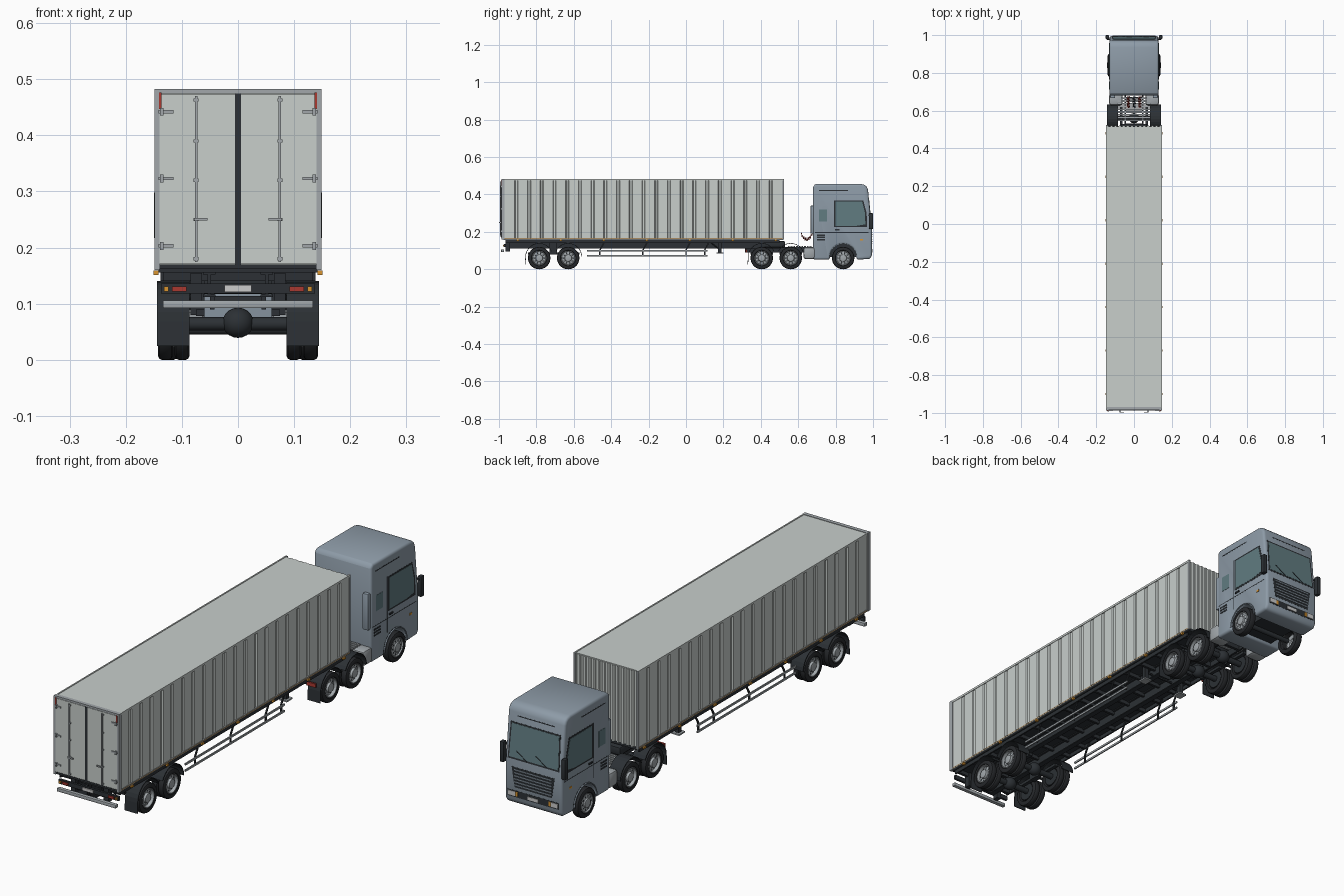
import bpy, bmesh
from math import sin, cos, pi, radians
from mathutils import Vector, Matrix

if "Cube" in bpy.data.objects:
    bpy.data.objects.remove(bpy.data.objects["Cube"])

def mat(name, r, g, b):
    m = bpy.data.materials.new(name)
    m.diffuse_color = (r, g, b, 1)
    m.use_nodes = True
    m.node_tree.nodes["Principled BSDF"].inputs["Base Color"].default_value = m.diffuse_color
    return m

WALL = mat("wall_grey", .58, .62, .60)
BLUE = mat("cab_blue_grey", .27, .33, .39)
DARK = mat("dark", .025, .03, .035)
TYRE = mat("tyre", .02, .022, .025)
STEEL = mat("steel", .36, .39, .41)
GLASS = mat("glass", .12, .2, .22)
RED = mat("red", .4, .04, .03)
AMBER = mat("amber", .7, .3, .03)
STRIPE = mat("stripe", .4, .26, .12)
WHITE = mat("plate_white", .8, .8, .8)

def finish(name, bm, m, mirror=False, smooth=None):
    bmesh.ops.recalc_face_normals(bm, faces=bm.faces)
    me = bpy.data.meshes.new(name)
    bm.to_mesh(me)
    bm.free()
    if smooth:
        me.shade_smooth()
        me.set_sharp_from_angle(angle=radians(smooth))
    me.materials.append(m)
    ob = bpy.data.objects.new(name, me)
    bpy.context.collection.objects.link(ob)
    if mirror:
        ob.modifiers.new("mirror", "MIRROR").use_mirror_merge = False
    return ob

def slab(name, pts, off, m, mirror=False, bevel=0, segs=3):
    """Polygon of 3D points extruded along an offset vector."""
    bm = bmesh.new()
    f = bm.faces.new([bm.verts.new(p) for p in pts])
    r = bmesh.ops.extrude_face_region(bm, geom=[f], use_keep_orig=True)
    bmesh.ops.translate(bm, vec=off, verts=[v for v in r["geom"] if isinstance(v, bmesh.types.BMVert)])
    bmesh.ops.recalc_face_normals(bm, faces=bm.faces)
    if bevel:
        edges = [e for e in bm.edges if e.calc_face_angle(0) > .6]
        bmesh.ops.bevel(bm, geom=edges, offset=bevel, segments=segs, profile=.5, affect='EDGES', clamp_overlap=True)
    return finish(name, bm, m, mirror, 35 if bevel else None)

def box(name, x, y, z, m, mirror=False, bevel=0):
    pts = [(x[0], y[0], z[0]), (x[1], y[0], z[0]), (x[1], y[1], z[0]), (x[0], y[1], z[0])]
    return slab(name, pts, (0, 0, z[1] - z[0]), m, mirror, bevel, 2)

def lathe(name, prof, y, z, m, mirror=True, n=36):
    """Spin (radius, x) points about a line along x."""
    bm = bmesh.new()
    vs = [bm.verts.new((x, y, z + r)) for r, x in prof]
    es = [bm.edges.new(p) for p in zip(vs, vs[1:])]
    bmesh.ops.spin(bm, geom=vs + es, cent=(0, y, z), axis=(1, 0, 0), angle=2 * pi, steps=n)
    bmesh.ops.remove_doubles(bm, verts=bm.verts, dist=1e-5)
    return finish(name, bm, m, mirror, 35)

def tube(name, pts, r, m):
    cu = bpy.data.curves.new(name, 'CURVE')
    cu.dimensions, cu.bevel_depth, cu.bevel_resolution, cu.use_fill_caps = '3D', r, 2, True
    sp = cu.splines.new('POLY')
    sp.points.add(len(pts) - 1)
    for p, q in zip(sp.points, pts):
        p.co = (*q, 1)
    cu.materials.append(m)
    bpy.context.collection.objects.link(bpy.data.objects.new(name, cu))

# ---- wheels ----
def tyre(y, x0, x1):
    c, w, R = (x0 + x1) / 2, (x1 - x0) / 2, .06
    prof = [(.037, c - w * .7), (.042, c - w), (.052, c - w), (.058, c - w * .8), (R, c - w * .5),
            (R, c + w * .5), (.058, c + w * .8), (.052, c + w), (.042, c + w), (.037, c + w * .7), (.037, c - w * .7)]
    lathe("tyre", prof, y, .06, TYRE)

def rim(y, x1, hub, dish):
    lathe("rim", [(.037, x1 - .03), (.039, x1 - .002), (.036, x1 - .001), (.034, x1 - dish), (.02, x1 - dish + .003),
                  (.018, x1 + hub), (.009, x1 + hub + .002), (.0001, x1 + hub + .002)], y, .06, STEEL)
    bm = bmesh.new()
    for i in range(10):
        a = i * pi / 5
        M = Matrix.Translation((x1 - dish + .0025, y + .027 * cos(a), .06 + .027 * sin(a))) @ Matrix.Rotation(pi / 2, 4, 'Y')
        bmesh.ops.create_circle(bm, cap_ends=True, segments=10, radius=.004, matrix=M)
    finish("rim_holes", bm, DARK, True)

for y in (-.785, -.63, .405, .56):
    tyre(y, .086, .113)
    tyre(y, .116, .143)
    rim(y, .143, -.002, .014)
    lathe("axle", [(.0001, 0), (.012, 0), (.012, .09), (.037, .09), (.037, .112)], y, .064, DARK)
    lathe("differential", [(.0001, -.028)] + [(.027 * sin(pi * i / 10), -.028 * cos(pi * i / 10)) for i in range(1, 10)]
          + [(.0001, .028)], y, .066, DARK, False, 20)
    box("spring_pack", (.06, .075), (y - .06, y + .06), (.078, .09), DARK, True)
tyre(.84, .106, .139)
rim(.84, .139, .002, .006)
lathe("front_axle", [(.0001, 0), (.01, 0), (.01, .11)], .84, .055, DARK)

# ---- mudguards ----
def fender(y, a0, a1, flap):
    ang = [radians(a0 + (a1 - a0) * i / 12) for i in range(13)]
    out = [(y + .074 * cos(a), .066 + .074 * sin(a)) for a in ang]
    inn = [(y + .071 * cos(a), .066 + .071 * sin(a)) for a in ang]
    if flap:
        out.append((out[-1][0] - .002, .025))
        inn.append((out[-1][0] + .003, .025))
    slab("mudguard", [(.086, *p) for p in out + inn[::-1]], (.058, 0, 0), DARK, True)

fender(-.785, 25, 178, True)
fender(-.63, 2, 155, False)
fender(.405, 25, 175, True)
fender(.56, 5, 155, False)

# ---- container body with grooved walls ----
Y0, Y1, W, G = -.975, .521, .1455, .0045
right = [(W, Y0)]
for i in range(1, 22):
    y = Y0 + (Y1 - Y0) * i / 22
    right += [(W, y - .009), (W - G, y - .005), (W - G, y + .005), (W, y + .009)]
front = [(W, Y1)]
for i in range(13):
    x = .13 - .26 * i / 12
    front += [(x + .007, Y1), (x + .004, Y1 - G), (x - .004, Y1 - G), (x - .007, Y1)]
left = [(-x, y) for x, y in right[::-1]]
slab("container_walls", [(x, y, .166) for x, y in right + front + [(-W, Y1)] + left], (0, 0, .313), WALL)
box("container_roof", (-.144, .144), (-.98, .515), (.477, .481), WALL)
box("top_rail", (.142, .1475), (-.978, Y1), (.474, .483), WALL, True)
box("bottom_rail", (.139, .1475), (-.978, Y1), (.160, .168), STEEL, True)
box("reflective_stripe", (.1474, .148), (-.97, .515), (.163, .167), STRIPE, True)
box("front_post", (.139, .1475), (.514, .523), (.16, .483), STEEL, True)
box("floor", (-.142, .142), (-.975, .518), (.156, .167), DARK)
for i in range(7):
    y = -.9 + i * .23
    box("side_marker", (.142, .151), (y - .006, y + .006), (.151, .159), AMBER, True)

# ---- rear doors ----
box("rear_post", (.14, .149), (-.987, -.97), (.16, .483), STEEL, True)
box("rear_header", (-.145, .145), (-.986, -.97), (.475, .483), STEEL)
box("rear_sill", (-.145, .145), (-.986, -.97), (.162, .17), DARK)
box("door", (.005, .14), (-.986, -.975), (.171, .474), WALL, True)
box("door_seal", (-.005, .005), (-.988, -.975), (.17, .475), DARK)
box("lock_rod", (.072, .077), (-.995, -.99), (.174, .47), STEEL, True)
box("lock_handle", (.054, .078), (-.999, -.994), (.248, .253), STEEL, True)
for z in (.18, .25, .32, .39, .463):
    box("rod_clamp", (.07, .079), (-.993, -.985), (z - .003, z + .003), STEEL, True)
for z in (.203, .323, .442):
    box("hinge_strap", (.115, .142), (-.99, -.985), (z - .003, z + .003), STEEL, True)
    box("hinge_knuckle", (.133, .139), (-.993, -.985), (z - .007, z + .007), STEEL, True)
box("top_lamp", (.136, .141), (-.989, -.984), (.447, .476), RED, True)

# ---- trailer chassis ----
for x0, x1, z0, z1 in ((.048, .054, .115, .157), (.04, .062, .112, .116), (.04, .062, .152, .157)):
    box("main_beam", (x0, x1), (-.965, .5), (z0, z1), DARK, True)
box("side_beam", (.132, .138), (-.965, .5), (.14, .158), DARK, True)
for i in range(16):
    y = -.95 + i * .0955
    box("cross_member", (-.136, .136), (y - .005, y + .005), (.14, .157), DARK)
box("suspension_hanger", (.06, .085), (-.73, -.69), (.08, .145), DARK, True)
box("bumper_bracket", (.064, .085), (-.965, -.94), (.095, .155), DARK, True)
box("rear_bumper", (-.134, .134), (-.988, -.972), (.092, .106), STEEL, False, .002)
box("lamp_bar", (-.137, .137), (-.973, -.963), (.118, .136), DARK)
box("tail_lamp", (.092, .118), (-.978, -.972), (.122, .131), RED, True)
box("turn_lamp", (.124, .132), (-.978, -.972), (.122, .131), AMBER, True)
box("number_plate", (-.024, .024), (-.977, -.972), (.121, .133), WHITE)
for z in (.073, .099):
    box("side_guard_rail", (.128, .133), (-.53, .115), (z - .004, z + .004), STEEL, True)
for y in (-.46, -.23, .0, .1):
    slab("guard_post", [(.124, y - .004, .069), (.124, y + .004, .069), (.124, y + .004, .103), (.124, y + .03, .15),
                        (.124, y + .022, .15), (.124, y - .004, .103)], (.005, 0, 0), DARK, True)
box("landing_leg", (.083, .1), (.172, .19), (.09, .157), DARK, True)
box("landing_foot", (.074, .109), (.162, .2), (.084, .09), STEEL, True)
box("landing_shaft", (-.09, .09), (.178, .184), (.125, .131), DARK)
tube("landing_brace", [(.09, .18, .105), (.06, .13, .145)], .003, DARK)
tube("landing_brace", [(-.09, .18, .105), (-.06, .13, .145)], .003, DARK)

# ---- tractor chassis ----
box("tractor_rail", (.042, .05), (.315, .95), (.09, .118), DARK, True)
for y in (.32, .42, .52, .6, .66):
    box("tractor_cross_member", (-.045, .045), (y, y + .012), (.092, .114), DARK)
lathe("coupling_plate", [(.0001, -.05), (.004, -.05), (.004, .05), (.0001, .05)], .46, .121, DARK, False, 8)
box("coupling_base", (-.07, .07), (.4, .53), (.117, .15), DARK, False, .006)
box("tractor_rear_lamp", (.09, .13), (.318, .326), (.09, .105), RED, True)
for i in range(9):
    y = .545 + i * .0145
    box("catwalk_slat", (-.088, .088), (y, y + .009), (.119, .125), STEEL)
box("fuel_tank", (.06, .132), (.628, .69), (.055, .118), STEEL, True, .012)
box("engine_block", (-.08, .08), (.7, .93), (.065, .18), DARK)
for x in (-.03, 0, .03):
    coil = []
    for i in range(97):
        t, a = i / 96, i * pi / 6
        coil.append((x + .008 * cos(a), .615 + .06 * t, .16 + .03 * (2 * t - 1) ** 2 + .008 * sin(a)))
    tube("air_hose", coil, .0016, RED if x else DARK)

# ---- cab ----
arch = [(.84 + .071 * cos(radians(a)), .064 + .071 * sin(radians(a))) for a in range(0, 181, 15)]
prof = [(.68, .052), (.68, .44), (.684, .451), (.695, .457), (.935, .456), (.955, .451), (.967, .441), (.973, .425),
        (.994, .21), (.994, .075), (.985, .055), (.911, .052)] + arch + [(.769, .052)]
slab("cab_body", [(-.13, *p) for p in prof], (.26, 0, 0), BLUE, False, .012)
lathe("wheel_arch_lip", [(.0705, .128), (.0745, .128), (.0745, .133), (.0705, .133), (.0705, .128)], .84, .064, BLUE)
bpy.data.objects["wheel_arch_lip"].data.transform(Matrix.Identity(4))
bm = bmesh.new()
bm.from_mesh(bpy.data.objects["wheel_arch_lip"].data)
bmesh.ops.delete(bm, geom=[v for v in bm.verts if v.co.z < .06], context='VERTS')
bm.to_mesh(bpy.data.objects["wheel_arch_lip"].data)
bm.free()

def on_front(x, z, d=0):
    return (x, (.973 + (.425 - z) * .0977 if z > .21 else .994) + d, z)

def front_panel(name, xt, zt, xb, zb, m, d=.001):
    slab(name, [on_front(-xt, zt, -.003), on_front(xt, zt, -.003), on_front(xb, zb, -.003), on_front(-xb, zb, -.003)],
         (0, .003 + d, 0), m)

front_panel("windscreen_frame", .114, .385, .118, .238, DARK, .0005)
front_panel("windscreen", .108, .379, .112, .245, GLASS, .0012)
for x in (-.06, .03):
    tube("wiper", [on_front(x, .243, .003), on_front(x + .05, .275, .003)], .0012, DARK)
front_panel("visor_slot", .085, .413, .085, .409, DARK, .0005)
front_panel("grille", .098, .208, .085, .125, DARK, .0006)
for i in range(6):
    z = .136 + i * .0125
    front_panel("grille_slat", .085, z + .002, .085, z - .002, BLUE, .003)
front_panel("bumper_recess", .117, .112, .117, .085, DARK, .0006)
for s in (-1, 1):
    box("headlamp", tuple(sorted((s * .082, s * .113))), (.99, .997), (.09, .108), WHITE)
    box("front_indicator", tuple(sorted((s * .07, s * .08))), (.99, .996), (.09, .108), AMBER)
box("front_plate", (-.024, .024), (.99, .997), (.09, .103), WHITE)

# cab sides
def side_panel(name, pts, m, d):
    slab(name, [(.127, *p) for p in pts], (.003 + d, 0, 0), m, True)

side_panel("side_window_frame", [(.79, .368), (.948, .368), (.966, .3), (.968, .225), (.79, .225)], DARK, .0006)
side_panel("side_window", [(.798, .361), (.942, .361), (.957, .3), (.959, .24), (.91, .232), (.798, .232)], GLASS, .0014)
side_panel("sleeper_window", [(.712, .255), (.755, .255), (.755, .32), (.712, .32)], GLASS, .0012)
for z in (.155, .167, .179):
    side_panel("side_vent", [(.7, z), (.742, z), (.742, z + .007), (.7, z + .007)], DARK, .001)
side_panel("door_seam", [(.785, .14), (.787, .14), (.787, .37), (.785, .37)], DARK, .0004)
side_panel("body_seam", [(.69, .195), (.975, .195), (.975, .198), (.69, .198)], DARK, .0004)
side_panel("roof_seam", [(.71, .419), (.865, .419), (.865, .423), (.71, .423)], DARK, .0006)
side_panel("door_handle", [(.797, .207), (.82, .207), (.82, .214), (.797, .214)], DARK, .004)
side_panel("side_indicator", [(.93, .155), (.945, .155), (.945, .163), (.93, .163)], AMBER, .002)
box("air_intake", (.1, .126), (.666, .684), (.19, .34), BLUE, True, .004)
box("mirror_arm", (.118, .143), (.975, .983), (.285, .291), DARK, True)
box("mirror_housing", (.132, .15), (.978, 1.0), (.215, .3), DARK, True, .004)
